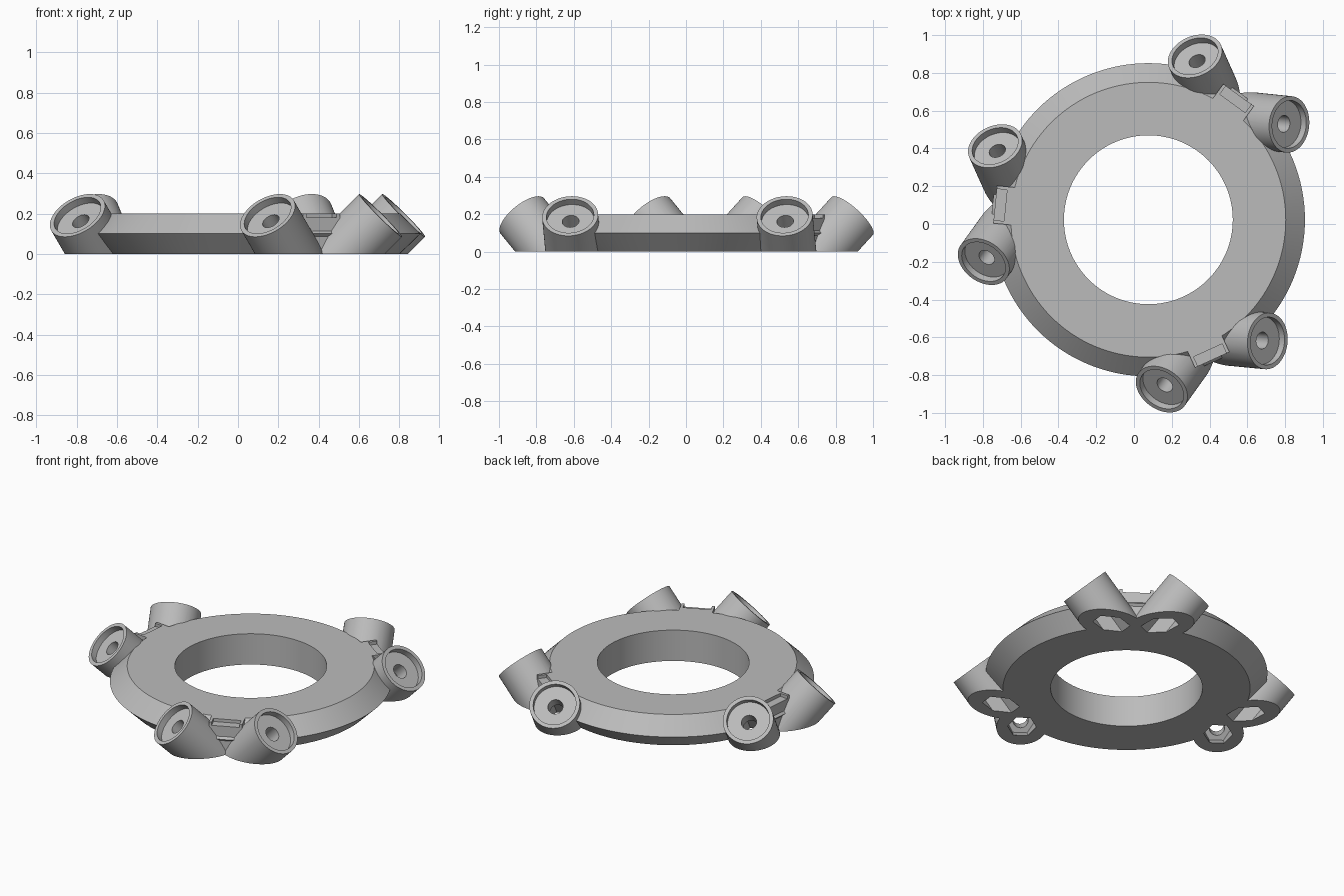
import bpy
import bmesh
from math import radians, cos, sin
from mathutils import Matrix, Vector

if "Cube" in bpy.data.objects:
    bpy.data.objects.remove(bpy.data.objects["Cube"], do_unlink=True)

grey = bpy.data.materials.new("plain_grey")
grey.use_nodes = True
COLOR = (0.5, 0.5, 0.5, 1)
grey.diffuse_color = COLOR
grey.node_tree.nodes["Principled BSDF"].inputs["Base Color"].default_value = COLOR

CENTER = Matrix.Translation((0.076, 0.0225, 0))
PAIR_ANGLES = [54.1, 174.3, 294.5]
HEIGHT = 0.2
CUP_RADIUS = 0.15


def make_object(name, bm):
    bmesh.ops.recalc_face_normals(bm, faces=bm.faces)
    mesh = bpy.data.meshes.new(name)
    bm.to_mesh(mesh)
    bm.free()
    mesh.materials.append(grey)
    obj = bpy.data.objects.new(name, mesh)
    bpy.context.collection.objects.link(obj)
    return obj


def rod(frame, radius, start, end, sides=64, on_floor=False):
    """Cylinder along the frame's z axis, optionally cut flat at the floor."""
    bm = bmesh.new()
    place = frame @ Matrix.Translation((0, 0, (start + end) / 2))
    bmesh.ops.create_cone(bm, cap_ends=True, segments=sides, radius1=radius,
                          radius2=radius, depth=end - start, matrix=place)
    if on_floor:
        cut = bmesh.ops.bisect_plane(bm, geom=bm.verts[:] + bm.edges[:] + bm.faces[:],
                                     plane_co=(0, 0, 0), plane_no=(0, 0, -1),
                                     clear_outer=True)["geom_cut"]
        for item in cut:
            if isinstance(item, bmesh.types.BMVert):
                item.co.z = 0
        rim = [e for e in bm.edges if e.is_boundary]
        bmesh.ops.holes_fill(bm, edges=rim, sides=0)
    return make_object("rod", bm)


def block(frame, low, high):
    """Box between two corners of the frame."""
    low, high = Vector(low), Vector(high)
    bm = bmesh.new()
    place = frame @ Matrix.Translation((low + high) / 2) @ Matrix.Diagonal((high - low).to_4d())
    bmesh.ops.create_cube(bm, size=1, matrix=place)
    return make_object("block", bm)


def lathe(name, profile, steps):
    """Closed profile of (radius, z) spun around the ring centre."""
    bm = bmesh.new()
    rings = []
    for i in range(steps):
        a = radians(360 * i / steps)
        rings.append([bm.verts.new(CENTER @ Vector((r * cos(a), r * sin(a), z)))
                      for r, z in profile])
    n = len(profile)
    for i in range(steps):
        a, b = rings[i], rings[(i + 1) % steps]
        for j in range(n):
            k = (j + 1) % n
            bm.faces.new((a[j], b[j], b[k], a[k]))
    return make_object(name, bm)


def combine(body, tool, operation):
    """Apply a boolean and remove the tool."""
    mod = body.modifiers.new("combine", 'BOOLEAN')
    mod.operation, mod.solver, mod.object = operation, 'EXACT', tool
    bpy.context.view_layer.update()
    graph = bpy.context.evaluated_depsgraph_get()
    result = bpy.data.meshes.new_from_object(body.evaluated_get(graph))
    body.modifiers.clear()
    body.data = result
    bpy.data.objects.remove(tool, do_unlink=True)


# Ring with bevelled upper and lower outer edge
body = lathe("ring_mount", [(0.447, 0), (0.7275, 0), (0.829, HEIGHT / 2),
                            (0.7275, HEIGHT), (0.447, HEIGHT)], 128)

# Frames of the three pairs and of their six tilted sockets
pairs = [CENTER @ Matrix.Rotation(radians(a), 4, 'Z') for a in PAIR_ANGLES]
sockets = []
for pair in pairs:
    for side in (-1, 1):
        sockets.append(pair @ Matrix.Translation((0.846, side * 0.308, 0.1905))
                       @ Matrix.Rotation(radians(side * 60), 4, 'Z')
                       @ Matrix.Rotation(radians(45), 4, 'Y'))

# Web between each pair, with a shallow notch, and the socket tubes
for pair in pairs:
    combine(body, block(pair, (0.6, -0.1, 0), (0.815, 0.1, HEIGHT)), 'UNION')
    combine(body, block(pair, (0.76, -0.083, 0.18), (0.9, 0.083, 0.3)), 'DIFFERENCE')
for frame in sockets:
    combine(body, rod(frame, CUP_RADIUS, -0.6, 0, on_floor=True), 'UNION')

# Round recess, screw hole and hexagonal nut pocket in each socket
for frame in sockets:
    combine(body, rod(frame, 0.127, -0.04, 0.1), 'DIFFERENCE')
    combine(body, rod(frame, 0.045, -0.3, 0.05, 32), 'DIFFERENCE')
    combine(body, rod(frame, 0.085, -0.6, -0.13, 6), 'DIFFERENCE')

bpy.ops.object.select_all(action='DESELECT')
body.select_set(True)
bpy.context.view_layer.objects.active = body
bpy.ops.object.shade_smooth_by_angle(angle=radians(25))
